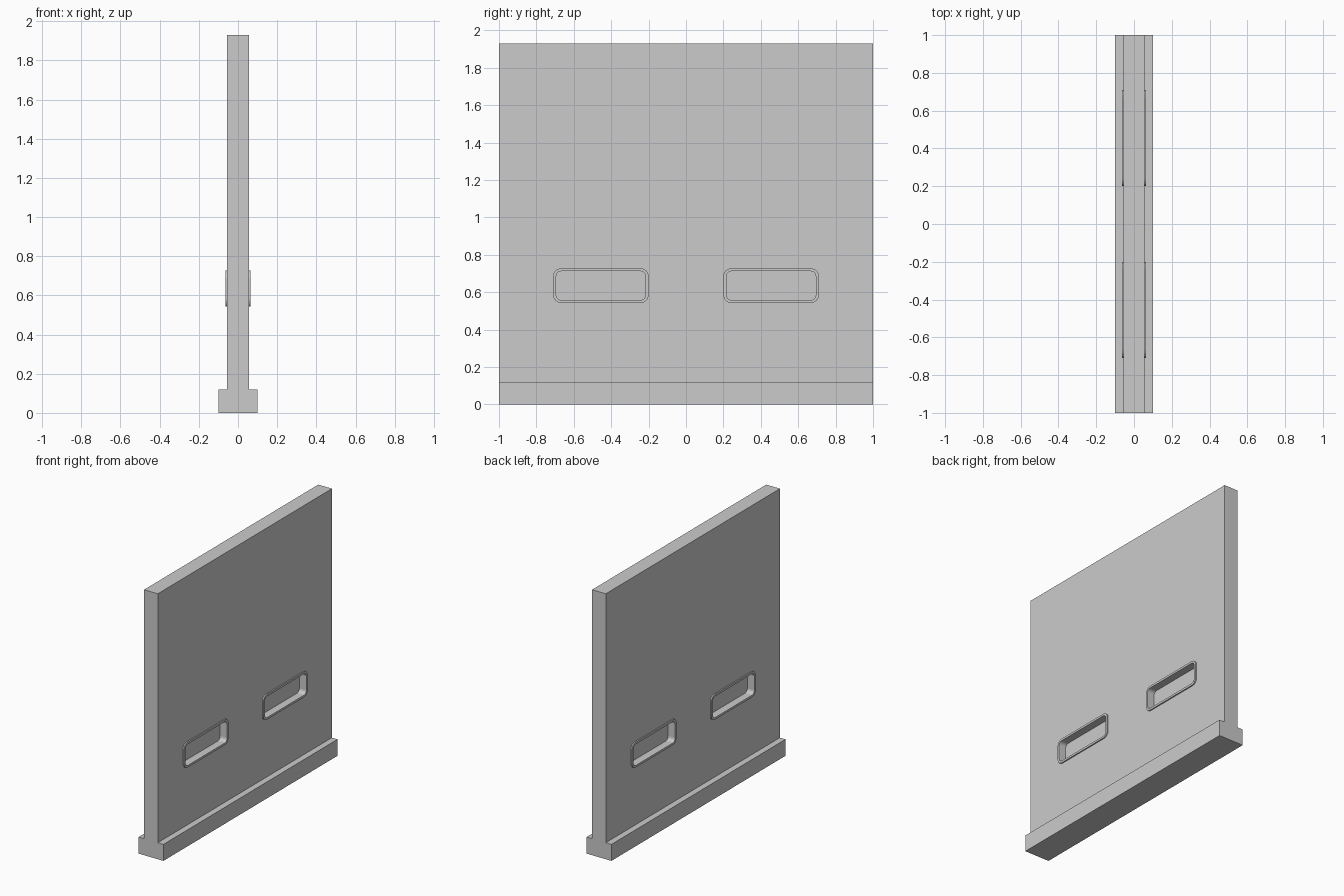
import bpy, bmesh, math

if "Cube" in bpy.data.objects:
    bpy.data.objects.remove(bpy.data.objects["Cube"])

ZC = 0.635            # slot centre height
YC = 0.455            # slot centre, mirrored to -y
OUTER = (0.255, 0.092, 0.04)    # half width, half height, corner radius
INNER = (0.239, 0.077, 0.026)
FACE, RIM, FLOOR = 0.055, 0.064, 0.008   # x of wall face, rim front, pocket floor


def rounded_rect(hw, hh, r, seg=4):
    pts = []
    for i, (sy, sz) in enumerate([(1, 1), (-1, 1), (-1, -1), (1, -1)]):
        for k in range(seg + 1):
            a = math.radians(90 * i + 90 * k / seg)
            pts.append((sy * (hw - r) + r * math.cos(a), sz * (hh - r) + r * math.sin(a)))
    return pts


def make_object(name, bm):
    bmesh.ops.recalc_face_normals(bm, faces=bm.faces)
    me = bpy.data.meshes.new(name)
    bm.to_mesh(me)
    bm.free()
    ob = bpy.data.objects.new(name, me)
    bpy.context.scene.collection.objects.link(ob)
    return ob


def loop_at(bm, shape, x, side, yc):
    return [bm.verts.new((side * x, yc + y, ZC + z)) for y, z in rounded_rect(*shape)]


def bridge(bm, a, b):
    n = len(a)
    for i in range(n):
        j = (i + 1) % n
        bm.faces.new((a[i], a[j], b[j], b[i]))


# wall with wide foot: T profile extruded along y
half = [(0.1, 0), (0.1, 0.12), (FACE, 0.12), (FACE, 1.93)]
profile = half + [(-x, z) for x, z in reversed(half)]
bm = bmesh.new()
face = bm.faces.new([bm.verts.new((x, -1, z)) for x, z in profile])
ext = bmesh.ops.extrude_face_region(bm, geom=[face])
bmesh.ops.translate(bm, vec=(0, 2, 0),
                    verts=[v for v in ext["geom"] if isinstance(v, bmesh.types.BMVert)])
wall = make_object("barrier_wall", bm)

# pockets on both faces, each with a raised rim
cut = bmesh.new()
for side in (1, -1):
    for yc in (YC, -YC):
        a = loop_at(cut, INNER, FLOOR, side, yc)
        b = loop_at(cut, INNER, 0.15, side, yc)
        bridge(cut, a, b)
        cut.faces.new(a)
        cut.faces.new(b)

        rim = bmesh.new()
        rings = [loop_at(rim, s, x, side, yc) for s, x in
                 ((OUTER, FACE - 0.003), (OUTER, RIM), (INNER, RIM), (INNER, FACE - 0.003))]
        for i in range(4):
            bridge(rim, rings[i], rings[(i + 1) % 4])
        make_object("slot_rim", rim)

cutter = make_object("slot_cutter", cut)
mod = wall.modifiers.new("slots", 'BOOLEAN')
mod.operation = 'DIFFERENCE'
mod.solver = 'EXACT'
mod.object = cutter
bpy.context.view_layer.objects.active = wall
bpy.ops.object.modifier_apply(modifier=mod.name)
bpy.data.objects.remove(cutter)
